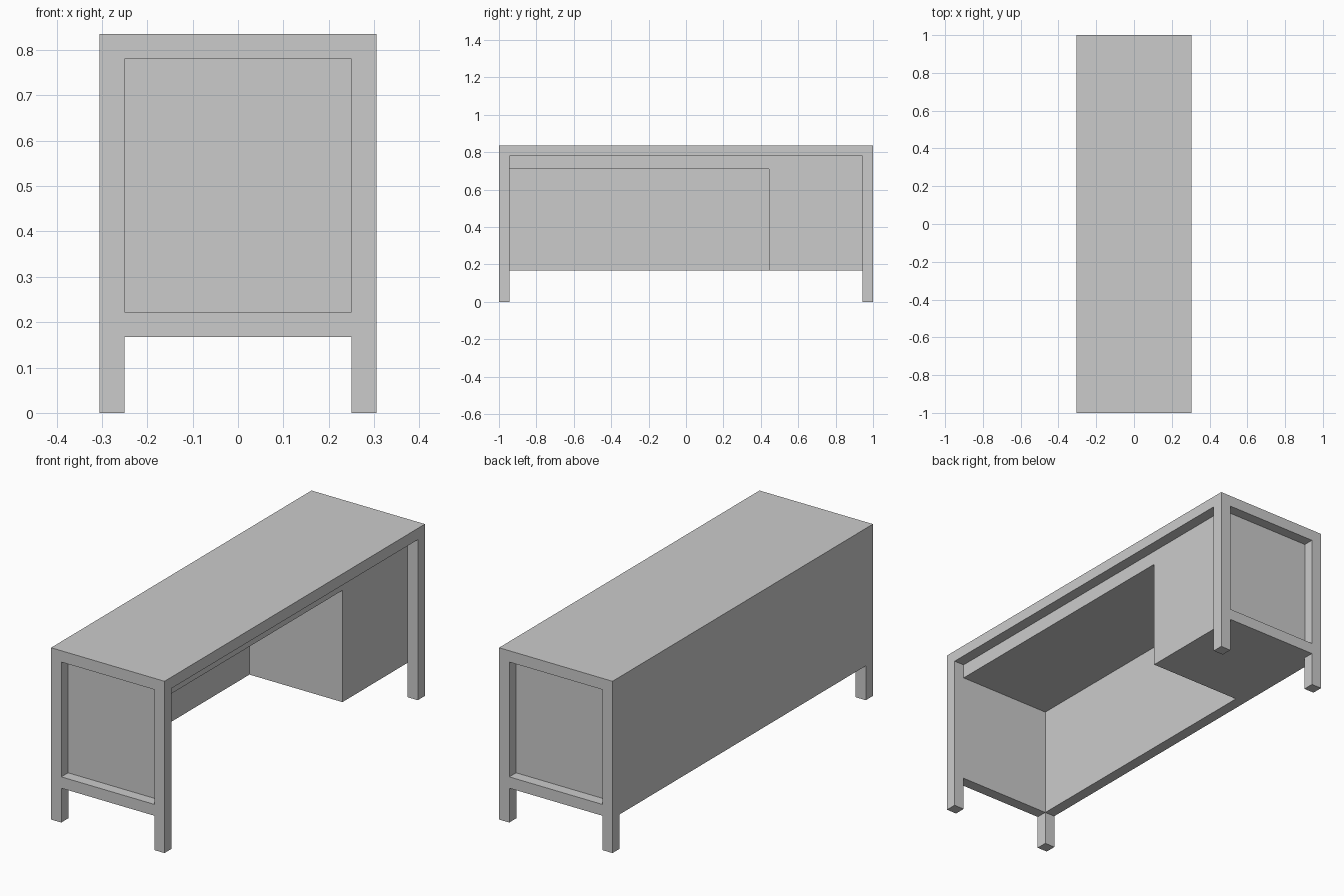
import bpy, bmesh
from mathutils import Vector

if "Cube" in bpy.data.objects:
    bpy.data.objects.remove(bpy.data.objects["Cube"])

HX, HY, H = 0.305, 1.0, 0.835   # half width, half length, height
T = 0.055                       # frame thickness
IX, IY, IZ = HX - T, HY - T, H - T
LOW = 0.167                     # underside of body
CAB_Y = 0.445                   # side of the cabinet facing the knee space


def box(name, lo, hi):
    lo, hi = Vector(lo), Vector(hi)
    bm = bmesh.new()
    bmesh.ops.create_cube(bm, size=1)
    for v in bm.verts:
        v.co = Vector(a * b for a, b in zip(v.co, hi - lo))
    mesh = bpy.data.meshes.new(name)
    bm.to_mesh(mesh)
    bm.free()
    obj = bpy.data.objects.new(name, mesh)
    obj.location = (lo + hi) / 2
    bpy.context.collection.objects.link(obj)
    return obj


def mirror_pair(name, lo, hi):
    # same part at the front end and the back end
    box("front_" + name, lo, hi)
    box("back_" + name, (lo[0], -hi[1], lo[2]), (hi[0], -lo[1], hi[2]))


# Desk top
box("desk_top", (-HX, -HY, IZ), (HX, HY, H))

# Four legs
mirror_pair("left_leg", (-HX, -HY, 0), (-IX, -IY, IZ))
mirror_pair("right_leg", (IX, -HY, 0), (HX, -IY, IZ))

# End frames: bottom rail and recessed panel
mirror_pair("end_rail", (-IX, -HY, LOW), (IX, -IY, LOW + T))
mirror_pair("end_panel", (-IX, -IY - 0.003, LOW + T), (IX, -IY, IZ))

# Flush modesty panel along the closed long side
box("modesty_panel", (-HX, -IY, LOW), (-IX, IY, IZ))

# Cabinet and shallow drawer over the knee space
box("cabinet", (-IX, CAB_Y, LOW), (IX, IY, IZ))
box("drawer", (-IX, -IY, 0.71), (IX, CAB_Y, IZ))
